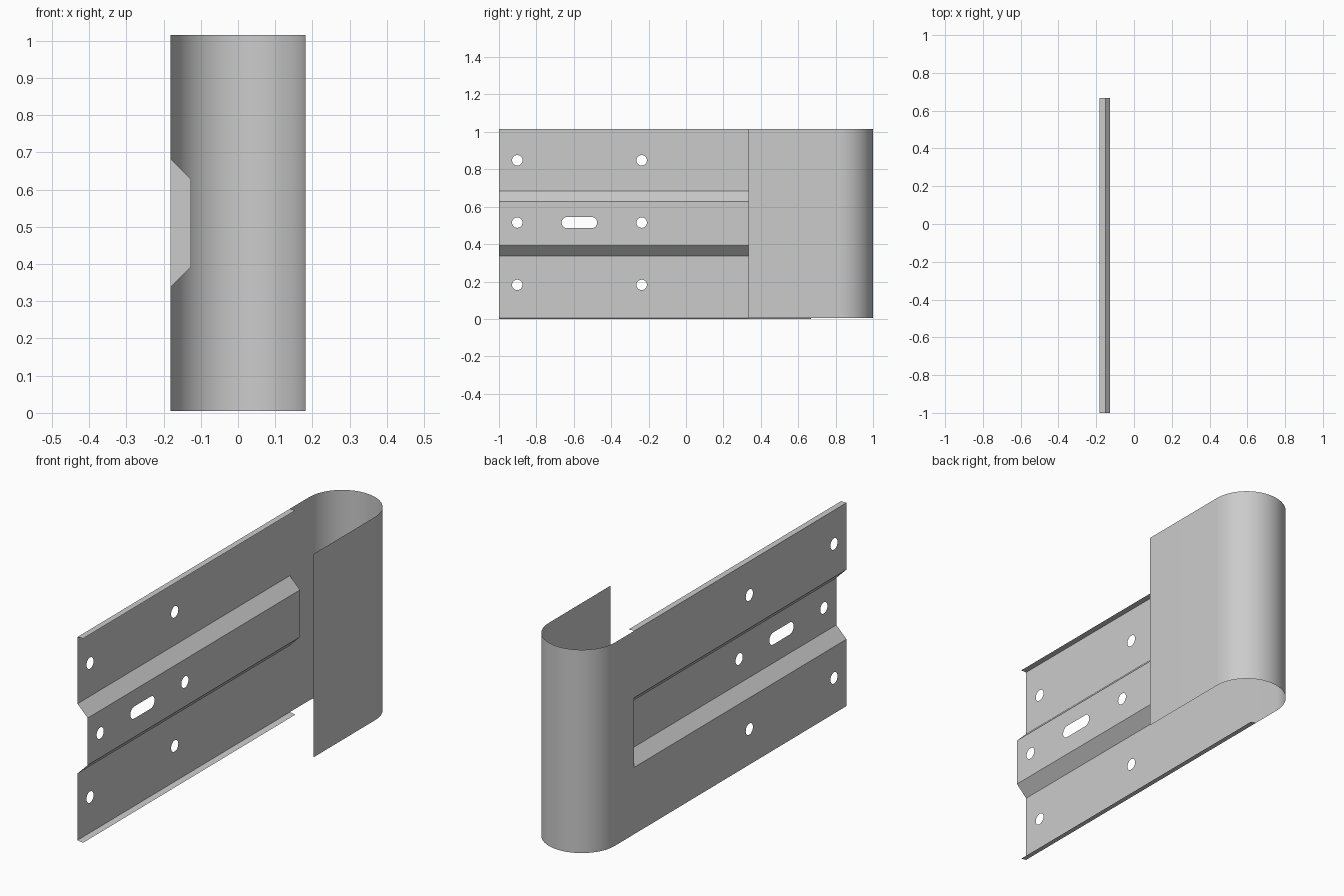
import bpy, bmesh
from math import sin, cos, pi
from mathutils import Vector

if "Cube" in bpy.data.objects:
    bpy.data.objects.remove(bpy.data.objects["Cube"])

X0, X1 = -0.182, -0.126        # plate plane and raised rib plane
Y0, Y1 = -1.0, 0.667           # ribbed length
BOTTOM, TOP, MID = 0.005, 1.015, 0.51


def finish(bm, name):
    bmesh.ops.remove_doubles(bm, verts=bm.verts[:], dist=1e-5)
    mesh = bpy.data.meshes.new(name)
    bm.to_mesh(mesh)
    bm.free()
    ob = bpy.data.objects.new(name, mesh)
    bpy.context.collection.objects.link(ob)
    return ob


def slot(y, z, r, half=0.0, n=24):
    """Loop of (y, z) points: a circle, or a rounded slot when half > 0."""
    pts = []
    for side in (1, -1):
        for i in range(n // 2 + (1 if half else 0)):
            a = -pi / 2 + pi * i / (n // 2) + (0 if side > 0 else pi)
            pts.append((y + side * half + r * cos(a), z + r * sin(a)))
    return pts


def panel(bm, x, z0, z1, holes):
    """Flat panel in the plane x, cut by hole loops."""
    edges = []
    for loop in [[(Y0, z0), (Y1, z0), (Y1, z1), (Y0, z1)]] + holes:
        vs = [bm.verts.new((x, y, z)) for y, z in loop]
        edges += [bm.edges.new((vs[i - 1], vs[i])) for i in range(len(vs))]
    bmesh.ops.triangle_fill(bm, use_beauty=True, edges=edges,
                            normal=Vector((1, 0, 0)))


def strip(bm, a, b):
    """Quad running along the rail between two (x, z) profile points."""
    bm.faces.new([bm.verts.new(p) for p in (
        (a[0], Y0, a[1]), (a[0], Y1, a[1]), (b[0], Y1, b[1]), (b[0], Y0, b[1]))])


# Ribbed plate with bolt holes
bm = bmesh.new()
R = 0.028
rib_out, rib_in = 0.173, 0.117
for z0, z1, hz in ((BOTTOM, MID - rib_out, 0.182), (MID + rib_out, TOP, 0.848)):
    panel(bm, X0, z0, z1, [slot(y, hz, R) for y in (-0.902, -0.237)])
panel(bm, X1, MID - rib_in, MID + rib_in,
      [slot(y, 0.515, R) for y in (-0.902, -0.237)] + [slot(-0.57, 0.515, 0.03, 0.065)])

# Sloped rib sides and narrow edge lips
strip(bm, (X0, MID - rib_out), (X1, MID - rib_in))
strip(bm, (X1, MID + rib_in), (X0, MID + rib_out))
strip(bm, (X0 + 0.03, 0.0), (X0, BOTTOM))
strip(bm, (X0, TOP), (X0 + 0.03, TOP))

# Cap closing the rib
bm.faces.new([bm.verts.new((x, Y1, z)) for x, z in (
    (X0, MID - rib_out), (X1, MID - rib_in), (X1, MID + rib_in), (X0, MID + rib_out))])
finish(bm, "ribbed_plate")

# Rounded end wrap with return flap
bm = bmesh.new()
r = -X0
path = [(X0, Y1)] + [(-r * cos(pi * i / 32), 1 - r + r * sin(pi * i / 32))
                     for i in range(33)] + [(r, 0.333)]
cols = [[bm.verts.new((x, y, z)) for z in (BOTTOM, TOP)] for x, y in path]
for a, b in zip(cols, cols[1:]):
    f = bm.faces.new((a[0], a[1], b[1], b[0]))
    f.smooth = True
finish(bm, "end_wrap")
